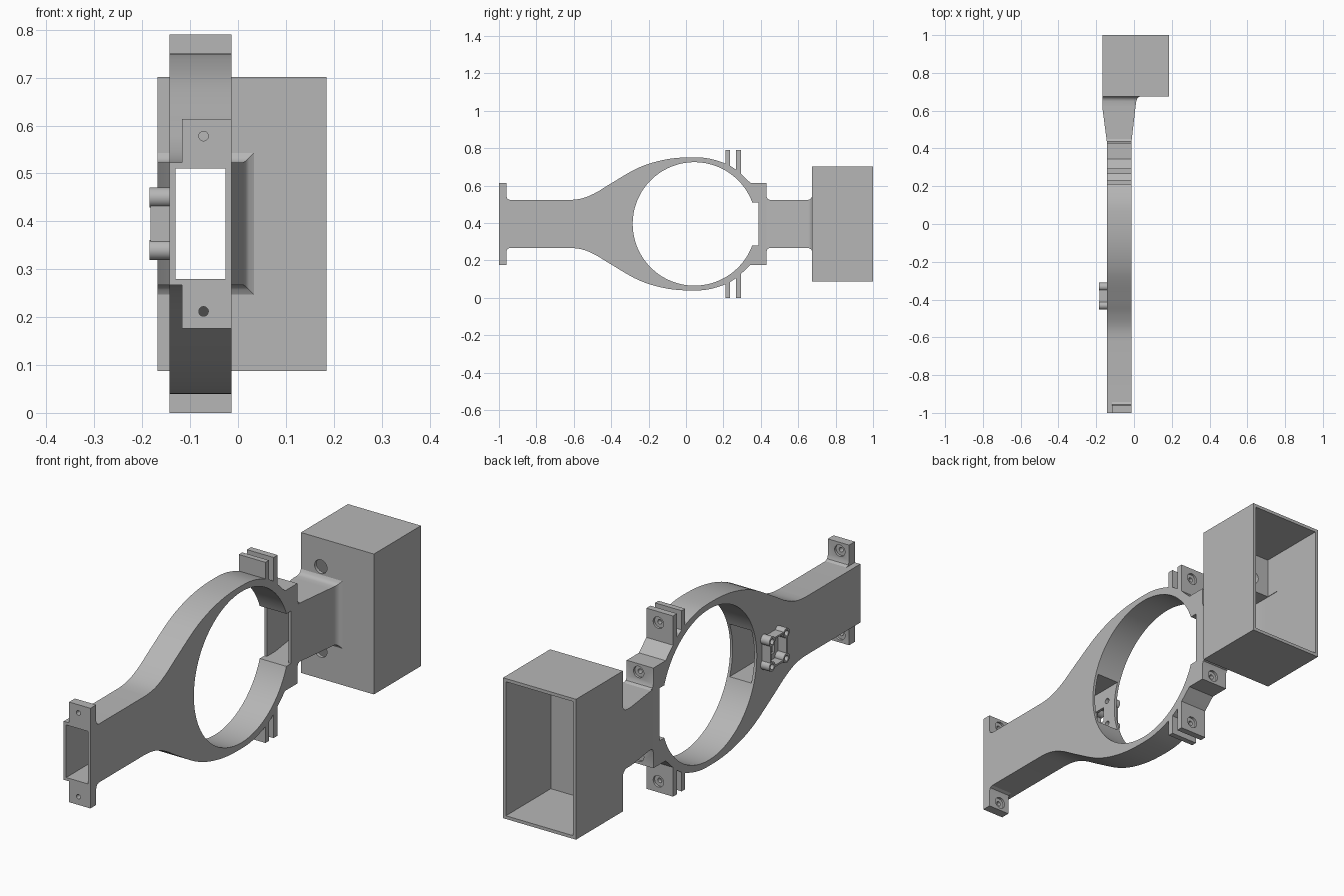
import bpy, bmesh, math
from mathutils import Matrix, Vector

if "Cube" in bpy.data.objects:
    bpy.data.objects.remove(bpy.data.objects["Cube"])

grey = bpy.data.materials.new("plain grey")
grey.use_nodes = True
grey.diffuse_color = (0.47, 0.47, 0.47, 1)
grey.node_tree.nodes["Principled BSDF"].inputs["Base Color"].default_value = (0.47, 0.47, 0.47, 1)

MID = 0.395              # height of the mirror plane
X0, X1 = -0.143, -0.014  # arm sides
BOLT_X = -0.072
WALL = 0.012


def finish(name, bm):
    bmesh.ops.recalc_face_normals(bm, faces=bm.faces)
    me = bpy.data.meshes.new(name)
    bm.to_mesh(me)
    bm.free()
    me.materials.append(grey)
    ob = bpy.data.objects.new(name, me)
    bpy.context.collection.objects.link(ob)
    return ob


def loft(name, rings):
    """Skin a list of equal-length point rings and cap the ends."""
    bm = bmesh.new()
    vs = [[bm.verts.new(p) for p in r] for r in rings]
    n = len(vs[0])
    for a, b in zip(vs, vs[1:]):
        for i in range(n):
            j = (i + 1) % n
            bm.faces.new((a[i], a[j], b[j], b[i]))
    bm.faces.new(vs[0])
    bm.faces.new(vs[-1][::-1])
    return finish(name, bm)


def prism(name, pts, x0, x1):
    """Extrude a (y, z) outline along x."""
    return loft(name, [[(x, y, z) for y, z in pts] for x in (x0, x1)])


def box(name, x0, x1, y0, y1, z0, z1):
    return prism(name, [(y0, z0), (y1, z0), (y1, z1), (y0, z1)], x0, x1)


def tube(name, axis, centre, r, length, seg=32):
    bm = bmesh.new()
    turn = Vector((0, 0, 1)).rotation_difference(Vector(axis)).to_matrix().to_4x4()
    bmesh.ops.create_cone(bm, cap_ends=True, segments=seg, radius1=r, radius2=r,
                          depth=length, matrix=Matrix.Translation(centre) @ turn)
    return finish(name, bm)


def cut(ob, *cutters):
    bpy.context.view_layer.objects.active = ob
    for c in cutters:
        m = ob.modifiers.new("cut", "BOOLEAN")
        m.operation, m.solver, m.object = "DIFFERENCE", "EXACT", c
        bpy.ops.object.modifier_apply(modifier=m.name)
        bpy.data.objects.remove(c)


def bolt(y_back, depth, z):
    """Cutters for a blind bolt hole with a round recess on its back face."""
    return (tube("hole", (0, 1, 0), (BOLT_X, y_back, z), 0.01, 2 * depth),
            tube("recess", (0, 1, 0), (BOLT_X, y_back, z), 0.025, 0.02))


def flip(pts):
    return [(y, 2 * MID - z) for y, z in reversed(pts)]


def smooth_path(p, steps=6):
    out = []
    for i in range(1, len(p) - 2):
        a, b, c, d = (Vector(q) for q in p[i - 1:i + 3])
        for s in range(steps):
            t = s / steps
            out.append(tuple(0.5 * (2 * b + (c - a) * t + (2 * a - 5 * b + 4 * c - d) * t * t
                                    + (3 * b - a - 3 * c + d) * t ** 3)))
    return out + [p[-2]]


# Arm with the ring and rear flange blocks
curve = smooth_path([(-0.7, 0.523), (-0.62, 0.523), (-0.55, 0.533), (-0.48, 0.563),
                     (-0.4, 0.612), (-0.25, 0.697), (-0.1, 0.741), (0.05, 0.751),
                     (0.15, 0.738), (0.25, 0.697), (0.345, 0.614), (0.42, 0.54)])
top = [(-1, 0.523)] + curve + [(0.43, 0.614), (0.43, 0.543), (0.436, 0.529), (0.45, 0.523)]
arm = prism("arm_and_ring", top + flip(top), X0, X1)
cut(arm,
    tube("ring_bore", (1, 0, 0), (-0.08, 0.045, MID), 0.33, 0.4, 128),
    box("ring_notch", -0.3, 0.2, 0.2, 0.387, 0.28, 0.51),
    box("duct", X0 + WALL, X1 - WALL, -1.05, 0.5, 0.28, 0.51),
    box("cable_port", -0.2, -0.12, -0.408, -0.355, 0.362, 0.428))
for z in (0.578, 2 * MID - 0.578):
    cut(arm, *bolt(0.43, 0.06, z))
parts = [arm]

# Front bolting tabs and ring clamp tabs, above and below
front = [(-1, 0.515), (-1, 0.614), (-0.96, 0.614), (-0.96, 0.543),
         (-0.955, 0.529), (-0.942, 0.523), (-0.942, 0.515)]
clamp_a = [(0.21, 0.7), (0.21, 0.79), (0.234, 0.79), (0.234, 0.69)]
clamp_b = [(0.266, 0.66), (0.266, 0.79), (0.294, 0.79), (0.294, 0.645)]
for side, f in (("upper", lambda p: p), ("lower", flip)):
    sign = 1 if side == "upper" else -1
    tab = prism(side + "_front_tab", f(front), -0.117, X1)
    cut(tab, *bolt(-0.96, 0.06, MID + sign * 0.183))
    outer = prism(side + "_clamp_tab_front", f(clamp_a), X0, X1)
    inner = prism(side + "_clamp_tab_rear", f(clamp_b), X0, X1)
    cut(inner, *bolt(0.294, 0.06, MID + sign * 0.347))
    parts += [tab, outer, inner]


# Flared neck leading into the box
def neck_rings(rows, inset):
    return [[(a + inset, y, MID - h + inset), (b - inset, y, MID - h + inset),
             (b - inset, y, MID + h - inset), (a + inset, y, MID + h - inset)]
            for y, a, b, h in rows]


neck_rows = [(0.43, X0, X1, 0.128), (0.62, -0.168, 0.008, 0.128), (0.65, -0.168, 0.012, 0.128),
             (0.662, -0.168, 0.016, 0.131), (0.67, -0.168, 0.023, 0.138),
             (0.676, -0.168, 0.035, 0.15)]
bore_rows = [(0.4, X0, X1, 0.128), (0.44, X0, X1, 0.128),
             (0.62, -0.168, 0.008, 0.128), (0.75, -0.168, 0.012, 0.128)]
neck = loft("flared_neck", neck_rings(neck_rows, 0))
cut(neck, loft("neck_bore", neck_rings(bore_rows, WALL)))

# Open-backed box with access holes in its front wall
shell = box("open_box", -0.168, 0.185, 0.675, 1.0, 0.088, 0.702)
cut(shell,
    box("box_inside", -0.154, 0.171, 0.69, 1.1, 0.102, 0.688),
    loft("box_inlet", neck_rings(bore_rows, WALL)),
    *(tube("access", (0, 1, 0), (BOLT_X, 0.68, z), 0.03, 0.1) for z in (0.578, 0.212)))
parts += [neck, shell]

# Connector frame on the right side: four hollow posts joined by thin walls
ya, yb, za, zb = -0.431, -0.332, 0.34, 0.45
for y in (ya, yb):
    for z in (za, zb):
        post = tube("connector_post", (1, 0, 0), (-0.163, y, z), 0.021, 0.044)
        cut(post, tube("post_hole", (1, 0, 0), (-0.163, y, z), 0.012, 0.1))
        cut(arm, tube("arm_hole", (1, 0, 0), (-0.15, y, z), 0.012, 0.06))
        parts.append(post)
for y in (ya - 0.01, yb + 0.002):
    parts.append(box("connector_side_wall", -0.183, X0 + 0.001, y, y + 0.008, za + 0.018, zb - 0.018))
for z in (za - 0.01, zb + 0.002):
    parts.append(box("connector_cross_wall", -0.183, X0 + 0.001, ya + 0.018, yb - 0.018, z, z + 0.008))

# Smooth the curved surfaces, keep hard edges
for ob in bpy.context.view_layer.objects:
    ob.select_set(ob in parts)
bpy.context.view_layer.objects.active = arm
bpy.ops.object.shade_smooth_by_angle(angle=math.radians(30))
